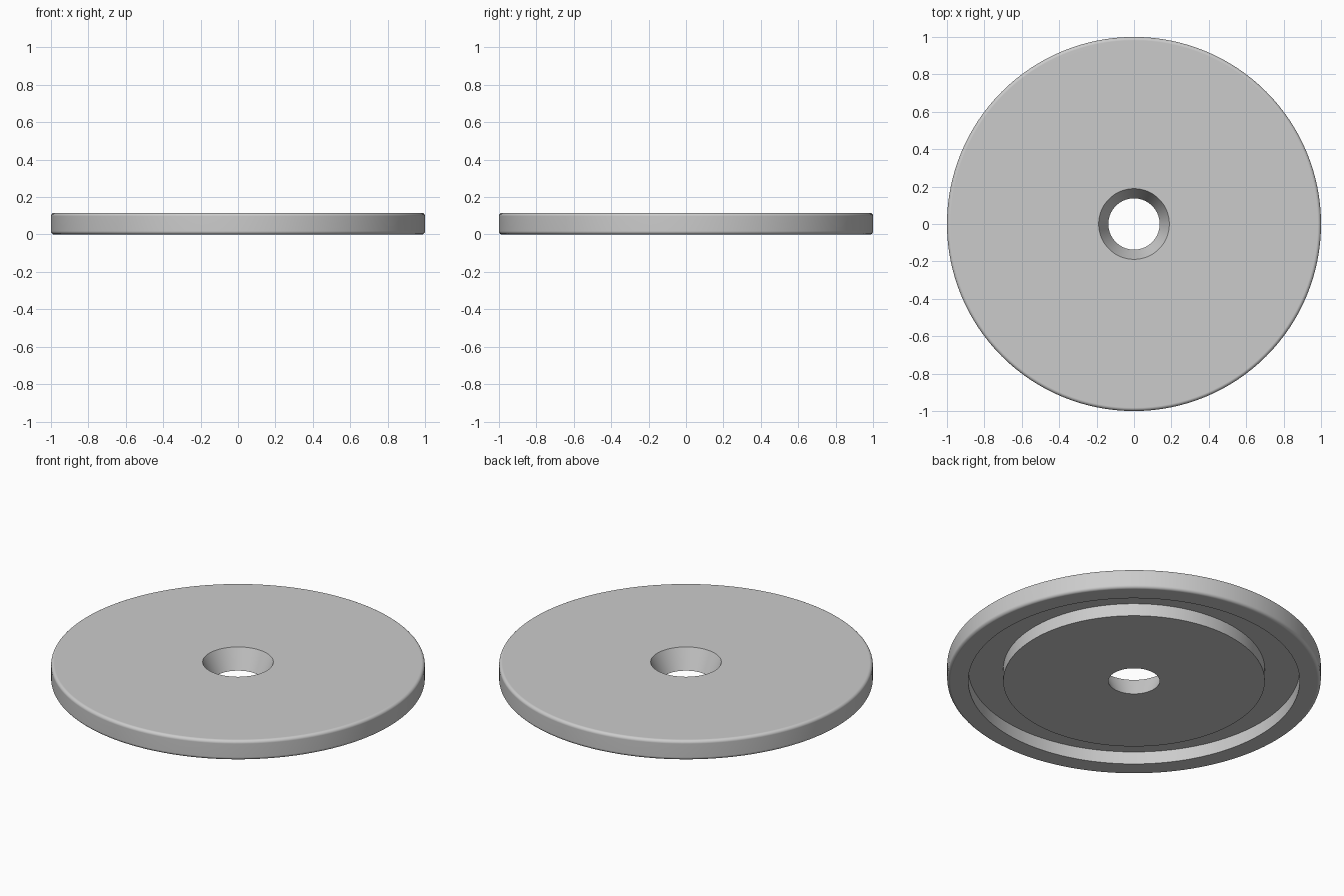
import bpy, bmesh, math

if "Cube" in bpy.data.objects:
    bpy.data.objects.remove(bpy.data.objects["Cube"])

SEGMENTS = 128
HEIGHT = 0.116
FILLET = 0.018
GROOVE_DEPTH = 0.074


def fillet(cx, cz, start, steps=5):
    """Quarter-round (radius, height) points, counter-clockwise from start degrees."""
    return [(cx + FILLET * math.cos(math.radians(start + 90 * i / steps)),
             cz + FILLET * math.sin(math.radians(start + 90 * i / steps)))
            for i in range(steps + 1)]


# Closed cross-section: tapered bore, underside groove, rounded rim, flat top
profile = [(0.137, 0), (0.70, 0), (0.70, GROOVE_DEPTH), (0.887, GROOVE_DEPTH), (0.887, 0)]
profile += fillet(1 - FILLET, FILLET, -90)
profile += fillet(1 - FILLET, HEIGHT - FILLET, 0)
profile += [(0.189, HEIGHT)]

# Revolve the cross-section around z
bm = bmesh.new()
verts = [bm.verts.new((r, 0, z)) for r, z in profile]
edges = [bm.edges.new((a, b)) for a, b in zip(verts, verts[1:] + verts[:1])]
bmesh.ops.spin(bm, geom=verts + edges, cent=(0, 0, 0), axis=(0, 0, 1),
               angle=math.tau, steps=SEGMENTS, use_merge=True)
bmesh.ops.remove_doubles(bm, verts=bm.verts, dist=1e-5)
bmesh.ops.recalc_face_normals(bm, faces=bm.faces)
mesh = bpy.data.meshes.new("grooved_disc")
bm.to_mesh(mesh)
bm.free()

disc = bpy.data.objects.new("grooved_disc", mesh)
bpy.context.collection.objects.link(disc)

# Plain grey finish
grey = bpy.data.materials.new("light_grey")
grey.diffuse_color = (0.6, 0.6, 0.6, 1)
grey.use_nodes = True
grey.node_tree.nodes["Principled BSDF"].inputs["Base Color"].default_value = grey.diffuse_color
mesh.materials.append(grey)

# Smooth round surfaces, crisp edges, even flats
bpy.context.view_layer.objects.active = disc
disc.select_set(True)
bpy.ops.object.shade_smooth_by_angle(angle=math.radians(30))
weighted = disc.modifiers.new("even_flats", 'WEIGHTED_NORMAL')
weighted.keep_sharp = True
